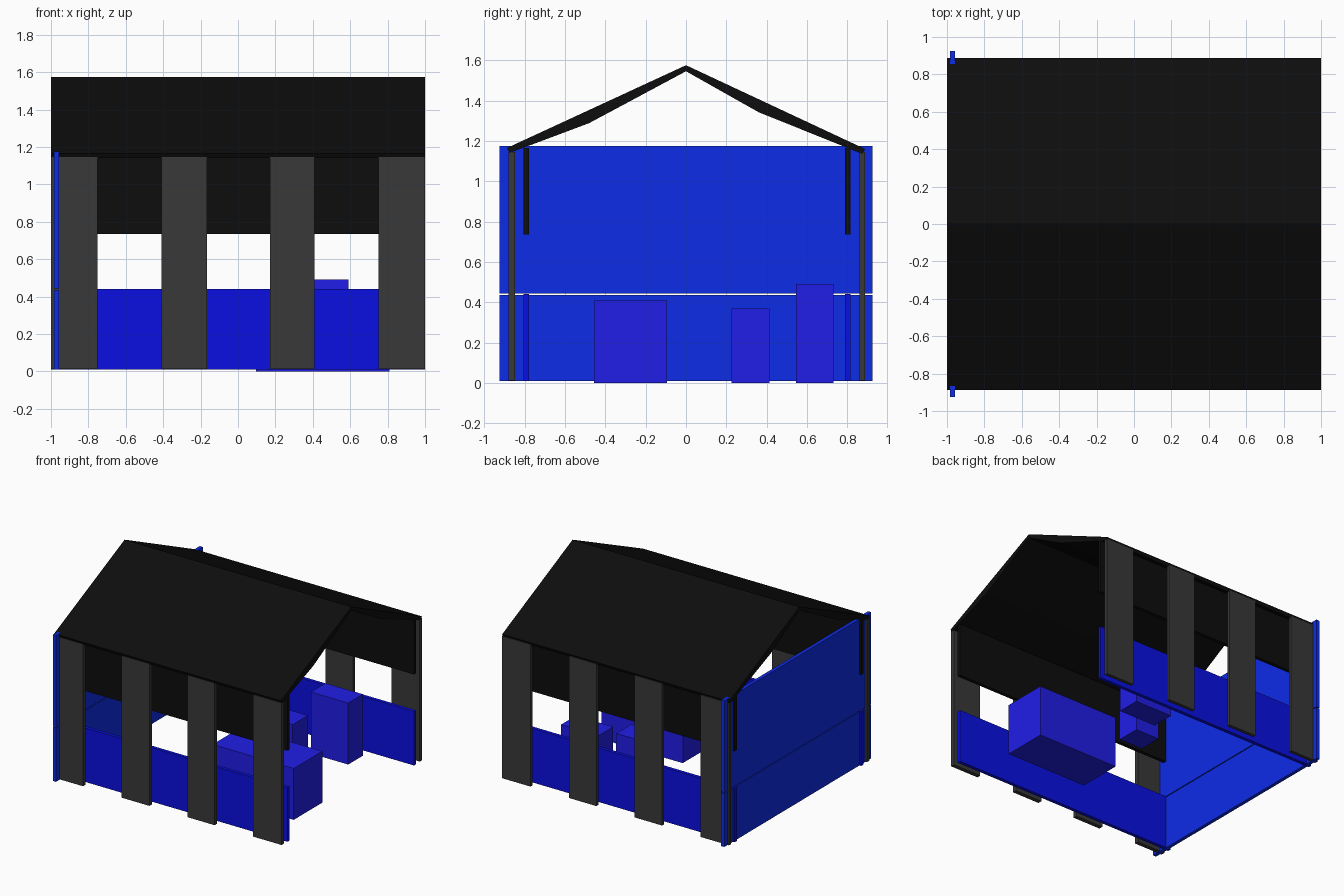
import bpy, bmesh

if "Cube" in bpy.data.objects:
    bpy.data.objects.remove(bpy.data.objects["Cube"])


def material(name, rgb):
    m = bpy.data.materials.new(name)
    m.diffuse_color = (*rgb, 1)
    m.use_nodes = True
    m.node_tree.nodes["Principled BSDF"].inputs["Base Color"].default_value = m.diffuse_color
    return m


ROOF = material("black", (0.004, 0.004, 0.004))
POST = material("dark_grey", (0.04, 0.04, 0.04))
SIDE = material("deep_blue", (0.003, 0.005, 0.75))
END = material("blue", (0.004, 0.025, 0.8))
CRATE = material("violet_blue", (0.015, 0.013, 0.8))


def finish(name, bm, mat):
    bmesh.ops.recalc_face_normals(bm, faces=bm.faces)
    me = bpy.data.meshes.new(name)
    bm.to_mesh(me)
    bm.free()
    me.materials.append(mat)
    ob = bpy.data.objects.new(name, me)
    bpy.context.collection.objects.link(ob)


def box(name, xs, ys, zs, mat):
    bm = bmesh.new()
    bmesh.ops.create_cube(bm, size=1)
    for v in bm.verts:
        for i, (lo, hi) in enumerate((xs, ys, zs)):
            v.co[i] = hi if v.co[i] > 0 else lo
    finish(name, bm, mat)


def roof_slab(name, profile):
    bm = bmesh.new()
    face = bm.faces.new([bm.verts.new((-1, y, z)) for y, z in profile])
    ext = bmesh.ops.extrude_face_region(bm, geom=[face], use_keep_orig=True)
    for g in ext["geom"]:
        if isinstance(g, bmesh.types.BMVert):
            g.co.x = 1
    finish(name, bm, ROOF)


# Roof slopes, slightly thicker halfway down
roof_slab("front_roof", [(-0.887, 1.165), (0, 1.575), (0, 1.545),
                         (-0.48, 1.288), (-0.875, 1.14)])
roof_slab("back_roof", [(0, 1.575), (0.887, 1.16), (0.875, 1.135),
                        (0.36, 1.342), (0, 1.545)])

# Posts, hanging panels and low walls along both long sides
for side, post_y, wall_y in (("front", (-0.88, -0.848), (-0.805, -0.777)),
                             ("back", (0.86, 0.887), (0.787, 0.815))):
    for x0, x1 in ((-1, -0.75), (-0.41, -0.165), (0.17, 0.41), (0.75, 1)):
        box(side + "_post", (x0, x1), post_y, (0.013, 1.145), POST)
    box(side + "_upper_panel", (-1, 1), wall_y, (0.735, 1.165), ROOF)
    box(side + "_low_wall", (-1, 1), wall_y, (0.01, 0.44), SIDE)

# Closed end wall in two boards with a thin gap
box("end_wall_lower", (-0.985, -0.957), (-0.925, 0.925), (0.01, 0.436), END)
box("end_wall_upper", (-0.985, -0.957), (-0.925, 0.925), (0.443, 1.175), END)

# Crates inside
box("large_crate", (0.095, 0.81), (-0.455, -0.095), (0, 0.41), CRATE)
box("small_crate", (0.115, 0.325), (0.225, 0.415), (0, 0.37), CRATE)
box("tall_crate", (0.26, 0.59), (0.545, 0.73), (0, 0.49), CRATE)
